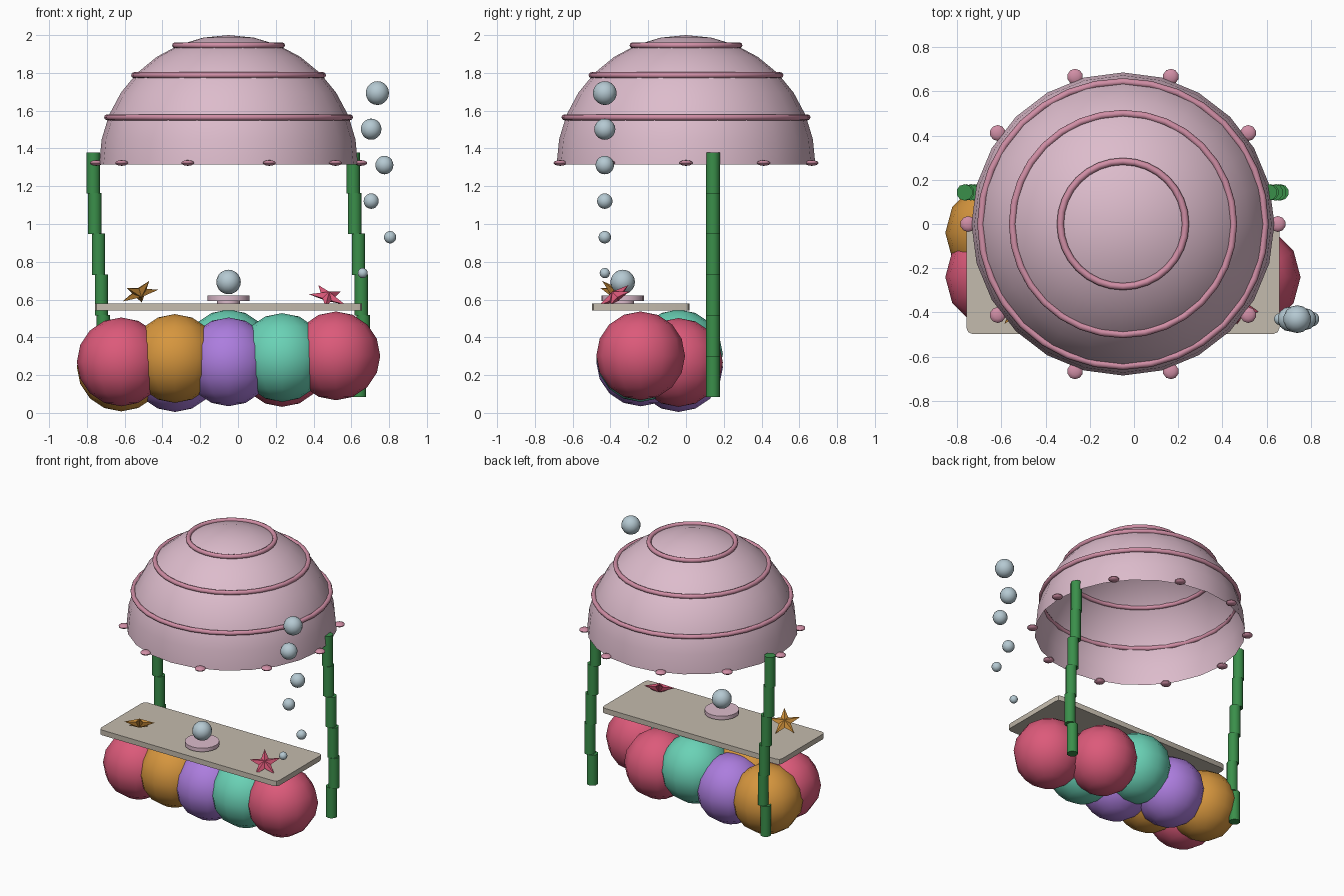
import bpy, bmesh, math
from mathutils import Vector, Matrix

if "Cube" in bpy.data.objects:
    bpy.data.objects.remove(bpy.data.objects["Cube"])

CX = -0.05  # the stall's own centre line


def material(name, r, g, b):
    lin = [(c / 255 / 12.92) if c < 10 else ((c / 255 + 0.055) / 1.055) ** 2.4 for c in (r, g, b)]
    m = bpy.data.materials.new(name)
    m.diffuse_color = (*lin, 1)
    m.use_nodes = True
    m.node_tree.nodes["Principled BSDF"].inputs["Base Color"].default_value = m.diffuse_color
    return m


SHELL = material("pale_pink", 221, 188, 204)
TRIM = material("rose_pink", 208, 142, 165)
KELP = material("kelp_green", 58, 143, 74)
SAND = material("sand_beige", 196, 187, 173)
PEARL = material("pearl_blue", 181, 201, 210)
RED = material("coral_red", 220, 90, 122)
ORANGE = material("coral_orange", 214, 150, 62)
PURPLE = material("coral_purple", 172, 125, 222)
TEAL = material("coral_teal", 106, 210, 182)


def finish(bm, name, mat, smooth=50):
    bmesh.ops.recalc_face_normals(bm, faces=bm.faces)
    me = bpy.data.meshes.new(name)
    bm.to_mesh(me)
    bm.free()
    ob = bpy.data.objects.new(name, me)
    bpy.context.collection.objects.link(ob)
    me.materials.append(mat)
    if smooth:
        me.shade_smooth()
        me.set_sharp_from_angle(angle=math.radians(smooth))
    return ob


def ball(name, mat, loc, r, seg=12, rings=8, flat=1.0):
    bm = bmesh.new()
    bmesh.ops.create_uvsphere(bm, u_segments=seg, v_segments=rings, radius=r)
    bmesh.ops.scale(bm, vec=(1, 1, flat), verts=bm.verts)
    bmesh.ops.translate(bm, vec=loc, verts=bm.verts)
    return finish(bm, name, mat)


def cylinder(name, mat, loc, r, h, seg=12, r2=None):
    bm = bmesh.new()
    bmesh.ops.create_cone(bm, cap_ends=True, segments=seg, radius1=r,
                          radius2=r if r2 is None else r2, depth=h)
    bmesh.ops.translate(bm, vec=loc, verts=bm.verts)
    return finish(bm, name, mat)


def ring(name, mat, loc, major, minor, seg=32, sides=8):
    bm = bmesh.new()
    loops = []
    for i in range(seg):
        a = 2 * math.pi * i / seg
        loop = []
        for j in range(sides):
            b = 2 * math.pi * j / sides
            d = major + minor * math.cos(b)
            loop.append(bm.verts.new((loc[0] + d * math.cos(a), loc[1] + d * math.sin(a),
                                      loc[2] + minor * math.sin(b))))
        loops.append(loop)
    for i in range(seg):
        p, q = loops[i], loops[(i + 1) % seg]
        for j in range(sides):
            k = (j + 1) % sides
            bm.faces.new((p[j], q[j], q[k], p[k]))
    return finish(bm, name, mat, 60)


def starfish(name, mat, loc, normal, spin):
    bm = bmesh.new()
    rim = []
    for i in range(10):
        a = math.pi * i / 5 + spin
        r = 0.105 if i % 2 == 0 else 0.042
        rim.append(bm.verts.new((r * math.cos(a), r * math.sin(a), 0)))
    top, low = bm.verts.new((0, 0, 0.03)), bm.verts.new((0, 0, -0.03))
    for i in range(10):
        a, b = rim[i], rim[(i + 1) % 10]
        bm.faces.new((a, b, top))
        bm.faces.new((b, a, low))
    rot = Vector((0, 0, 1)).rotation_difference(Vector(normal)).to_matrix().to_4x4()
    bmesh.ops.transform(bm, matrix=Matrix.Translation(loc) @ rot, verts=bm.verts)
    return finish(bm, name, mat, 0)


# Open dome canopy
R, Z0 = 0.685, 1.315
bm = bmesh.new()
bmesh.ops.create_uvsphere(bm, u_segments=24, v_segments=16, radius=R)
bmesh.ops.delete(bm, geom=[v for v in bm.verts if v.co.z < -0.001], context='VERTS')
bmesh.ops.translate(bm, vec=(CX, 0, Z0), verts=bm.verts)
finish(bm, "dome_canopy", SHELL)

# Growth rings and rim studs
for i, (z, r) in enumerate([(1.565, 0.643), (1.788, 0.5), (1.946, 0.283)]):
    ring(f"canopy_ring_{i}", TRIM, (CX, 0, z), r, 0.016)
for i in range(10):
    a = math.pi * i / 5
    ball(f"rim_stud_{i}", TRIM, (CX + 0.70 * math.cos(a), 0.70 * math.sin(a), 1.323),
         0.036, 10, 6, 0.42)

# Kelp posts made of offset segments
SWAY = [0.005, 0.025, 0.015, 0.0, -0.02, -0.028]
for side, name in ((-1, "left"), (1, "right")):
    for i, dx in enumerate(SWAY):
        cylinder(f"{name}_kelp_segment_{i}", KELP,
                 (CX + side * 0.688 + dx, 0.143, 0.193 + i * 0.2155), 0.037, 0.218, 10)

# Coral base: two rows of overlapping balls
COLOURS = [RED, ORANGE, PURPLE, TEAL]
for i, z in enumerate([0.27, 0.288, 0.27, 0.293, 0.302]):
    ball(f"front_coral_{i}", COLOURS[i % 4], (CX + (i - 2) * 0.284, -0.24, z), 0.235)
for i, z in enumerate([0.243, 0.24, 0.312, 0.267]):
    ball(f"back_coral_{i}", COLOURS[(i + 1) % 4], (CX + (i - 2) * 0.284, -0.04, z), 0.235)

# Counter slab with clipped corners
bm = bmesh.new()
bmesh.ops.create_cube(bm, size=1)
bmesh.ops.scale(bm, vec=(1.415, 0.517, 0.037), verts=bm.verts)
corners = [e for e in bm.edges if abs(e.verts[0].co.z - e.verts[1].co.z) > 0.01]
bmesh.ops.bevel(bm, geom=corners, offset=0.028, segments=2, profile=0.5, affect='EDGES')
bmesh.ops.translate(bm, vec=(CX, -0.239, 0.5595), verts=bm.verts)
finish(bm, "counter", SAND, 30)

# Pearl on its dish
cylinder("dish_foot", SHELL, (CX, -0.335, 0.586), 0.06, 0.02, 16)
cylinder("dish", SHELL, (CX, -0.335, 0.607), 0.112, 0.027, 20)
ball("pearl", PEARL, (CX, -0.335, 0.693), 0.065, 16, 10)

# Starfish on the counter
starfish("orange_starfish", ORANGE, (-0.52, -0.375, 0.637), (-0.3, 0.5, 0.8), 0.3)
starfish("red_starfish", RED, (0.475, -0.375, 0.617), (0.25, -0.5, 0.8), 0.9)

# Rising bubbles
for i, (x, z, r) in enumerate([(0.66, 0.74, 0.027), (0.805, 0.93, 0.033), (0.705, 1.121, 0.041),
                               (0.775, 1.312, 0.049), (0.705, 1.502, 0.056), (0.738, 1.693, 0.063)]):
    ball(f"bubble_{i}", PEARL, (x, -0.43, z), r, 14, 10)
